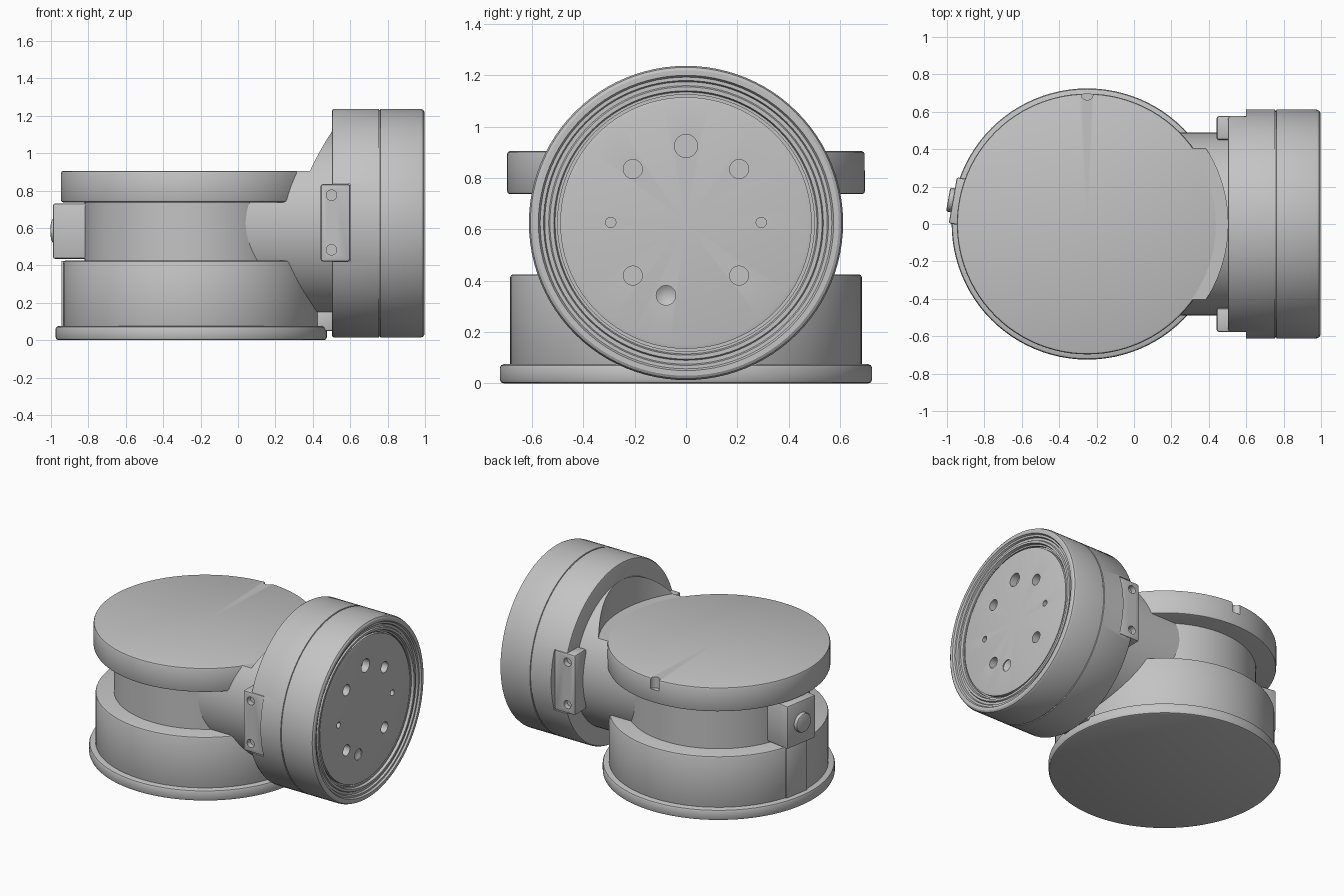
import bpy, bmesh
from math import pi, radians
from mathutils import Matrix, Vector

if "Cube" in bpy.data.objects:
    bpy.data.objects.remove(bpy.data.objects["Cube"])

grey = bpy.data.materials.new("light grey metal")
grey.use_nodes = True
grey.diffuse_color = (0.55, 0.55, 0.55, 1)
grey.node_tree.nodes["Principled BSDF"].inputs["Base Color"].default_value = (0.55, 0.55, 0.55, 1)

# Frames of the upright joint and of the sideways joint
UPRIGHT = Matrix.Translation((-0.25, 0, 0))
SIDEWAYS = Matrix.Translation((0, 0, 0.625)) @ Matrix.Rotation(pi / 2, 4, 'Y')
ACROSS = Matrix.Rotation(-pi / 2, 4, 'X')


def add(name, bm, frame):
    mesh = bpy.data.meshes.new(name)
    bmesh.ops.recalc_face_normals(bm, faces=bm.faces)
    bm.transform(frame)
    bm.to_mesh(mesh)
    bm.free()
    mesh.materials.append(grey)
    obj = bpy.data.objects.new(name, mesh)
    bpy.context.collection.objects.link(obj)
    return obj


def lathe(name, profile, frame, steps=96):
    """Revolve (radius, height) points around the local z axis."""
    bm = bmesh.new()
    verts = [bm.verts.new((r, 0, h)) for r, h in profile]
    edges = [bm.edges.new(pair) for pair in zip(verts, verts[1:])]
    bmesh.ops.spin(bm, geom=verts + edges, cent=(0, 0, 0), axis=(0, 0, 1),
                   angle=2 * pi, steps=steps)
    bmesh.ops.remove_doubles(bm, verts=bm.verts, dist=1e-5)
    return add(name, bm, frame)


def disc(name, r, low, high, frame, bevel=0.0, steps=96):
    if bevel:
        side = [(r - bevel, low), (r - bevel * 0.3, low + bevel * 0.3), (r, low + bevel),
                (r, high - bevel), (r - bevel * 0.3, high - bevel * 0.3), (r - bevel, high)]
    else:
        side = [(r, low), (r, high)]
    return lathe(name, [(0, low)] + side + [(0, high)], frame, steps)


def box(name, low, high, frame=Matrix(), bevel=0.0):
    low, high = Vector(low), Vector(high)
    bm = bmesh.new()
    bmesh.ops.create_cube(bm, size=1)
    for v in bm.verts:
        v.co = (low + high) / 2 + v.co * (high - low)
    if bevel:
        bmesh.ops.bevel(bm, geom=bm.edges[:], offset=bevel, segments=2,
                        profile=0.5, affect='EDGES')
    return add(name, bm, frame)


def cut(obj, cutters):
    bpy.context.view_layer.objects.active = obj
    for cutter in cutters:
        mod = obj.modifiers.new("cut", 'BOOLEAN')
        mod.operation = 'DIFFERENCE'
        mod.solver = 'EXACT'
        mod.object = cutter
        bpy.ops.object.modifier_apply(modifier=mod.name)
        bpy.data.objects.remove(cutter)


# Upright joint: flange, base drum, waist and cap
parts = [disc("bottom_flange", 0.725, 0, 0.075, UPRIGHT, 0.015),
         disc("base_drum", 0.685, 0.05, 0.425, UPRIGHT, 0.012),
         disc("waist", 0.57, 0.4, 0.76, UPRIGHT)]
cap = disc("top_cap", 0.697, 0.737, 0.905, UPRIGHT, 0.012)
cut(cap, [disc("notch_cutter", 0.032, 0.83, 1, Matrix.Translation((-0.25, 0.695, 0)), steps=24)])
parts.append(cap)

# Connector block with its button, turned slightly to the back
turned = UPRIGHT @ Matrix.Rotation(radians(170), 4, 'Z')
parts.append(box("connector_block", (0.5, -0.125, 0.435), (0.73, 0.125, 0.73), turned, 0.01))
parts.append(box("cable_cover", (0.5, -0.09, 0.06), (0.69, 0.09, 0.424), turned, 0.004))
button_frame = turned @ Matrix.Translation((0.72, 0, 0.585)) @ Matrix.Rotation(pi / 2, 4, 'Y')
parts.append(disc("connector_button", 0.065, 0, 0.035, button_frame, 0.01, 40))

# Sideways neck, cleared around the cap
neck = disc("side_neck", 0.49, -0.1, 0.53, SIDEWAYS)
cut(neck, [disc("clearance_cutter", 0.752, 0.904, 1.4, UPRIGHT)])
parts.append(neck)
parts.append(box("lower_tab", (0.38, -0.12, 0.05), (0.51, 0.12, 0.167), bevel=0.008))

# Sideways joint housing: seam groove, stepped rim and recessed face plate
housing = lathe("joint_housing", [
    (0, 0.502), (0.597, 0.502), (0.606, 0.505), (0.612, 0.516),
    (0.612, 0.753), (0.606, 0.755), (0.606, 0.76), (0.612, 0.762),
    (0.612, 0.975), (0.606, 0.99), (0.595, 0.997), (0.575, 0.997),
    (0.568, 0.985), (0.555, 0.985), (0.55, 0.973), (0.535, 0.973),
    (0.53, 0.982), (0.515, 0.982), (0.51, 0.965), (0.5, 0.965),
    (0.5, 0.945), (0.49, 0.945), (0.49, 0.968), (0.475, 0.972), (0, 0.972)], SIDEWAYS)

cutters = [box("recess_cutter", (0.4, min(s * 0.5, s), 0.42), (0.6, max(s * 0.5, s), 0.835))
           for s in (-1, 1)]
holes = [(0, 0.925, 0.045), (-0.293, 0.627, 0.02), (0.293, 0.627, 0.02)]
holes += [(y, z, 0.037) for y in (-0.207, 0.207) for z in (0.42, 0.835)]
for y, z, r in holes:
    frame = Matrix.Translation((0, y, z)) @ Matrix.Rotation(pi / 2, 4, 'Y')
    cutters.append(disc("hole_cutter", r, 0.92, 1.1, frame, steps=32))
dimple = Matrix.Translation((0, -0.078, 0.343)) @ Matrix.Rotation(pi / 2, 4, 'Y')
cutters.append(lathe("dimple_cutter", [(0, 0.94), (0.038, 0.965), (0.038, 1.1), (0, 1.1)], dimple, 32))
cut(housing, cutters)
parts.append(housing)

# Side brackets with screw holes, front and back
for side, s in (("front", -1), ("back", 1)):
    y0, y1 = sorted((s * 0.45, s * 0.577))
    bracket = box(side + "_bracket", (0.442, y0, 0.421), (0.599, y1, 0.834), bevel=0.012)
    screws = []
    for z in (0.483, 0.775):
        h0, h1 = sorted((s * 0.54, s * 0.7))
        screws.append(disc("screw_cutter", 0.028, h0, h1,
                           Matrix.Translation((0.5, 0, z)) @ ACROSS, steps=24))
    cut(bracket, screws)
    parts.append(bracket)

# Smooth the round walls and keep the rims crisp
bpy.ops.object.select_all(action='DESELECT')
for part in parts:
    part.select_set(True)
bpy.context.view_layer.objects.active = parts[0]
bpy.ops.object.shade_smooth_by_angle(angle=radians(30))
